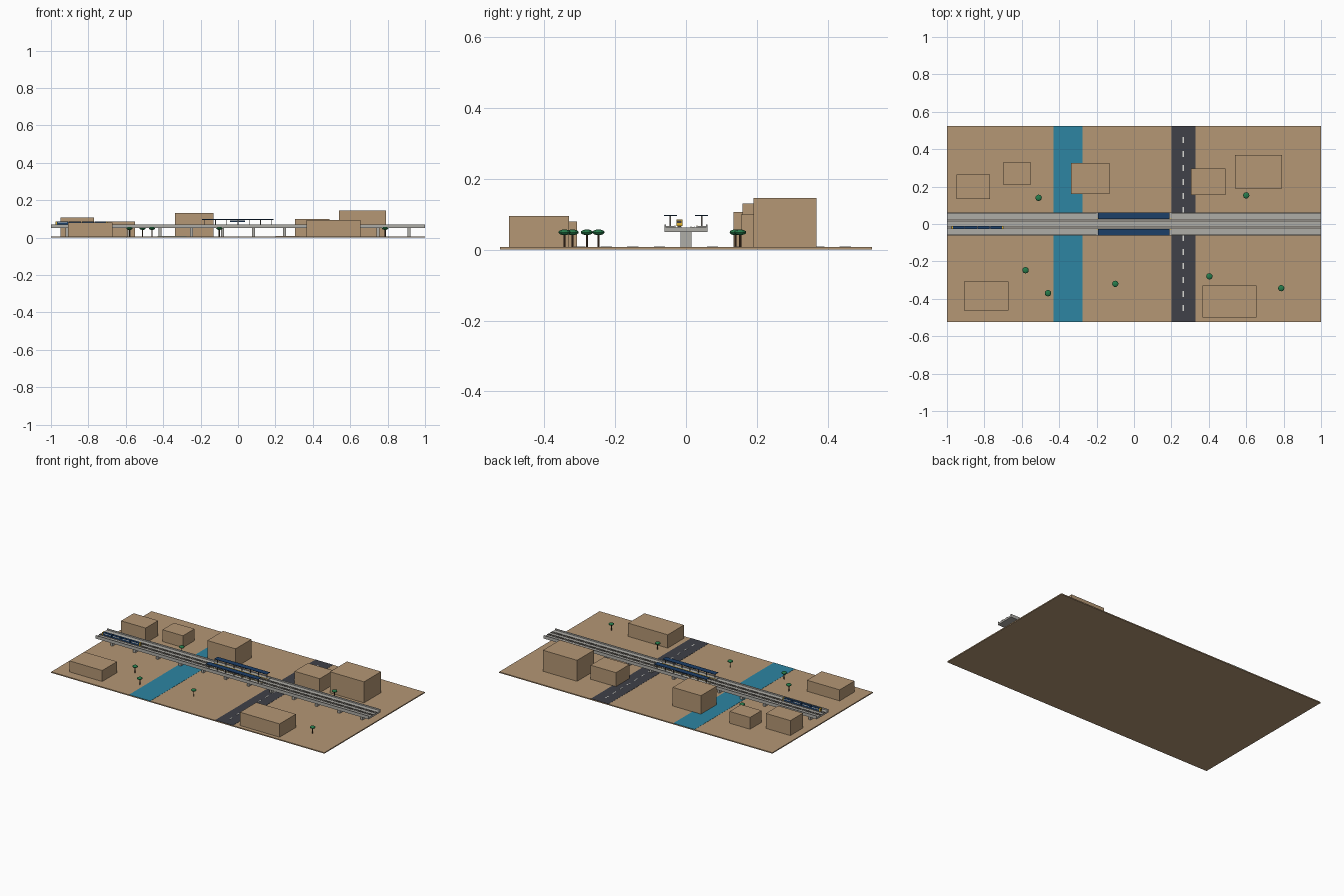
import bpy, bmesh
from mathutils import Matrix

if "Cube" in bpy.data.objects:
    bpy.data.objects.remove(bpy.data.objects["Cube"])


def material(name, rgb):
    m = bpy.data.materials.new(name)
    m.diffuse_color = (*rgb, 1)
    m.use_nodes = True
    m.node_tree.nodes["Principled BSDF"].inputs["Base Color"].default_value = m.diffuse_color
    return m


TAN = material("tan", (0.46, 0.31, 0.178))
WATER = material("water_blue", (0.026, 0.235, 0.36))
ASPHALT = material("asphalt", (0.05, 0.052, 0.065))
CONCRETE = material("concrete", (0.43, 0.42, 0.39))
BALLAST = material("ballast", (0.16, 0.145, 0.125))
WHITE = material("line_white", (0.7, 0.7, 0.66))
NAVY = material("navy", (0.012, 0.05, 0.14))
YELLOW = material("yellow", (0.75, 0.45, 0.03))
LEAF = material("leaf_green", (0.02, 0.2, 0.07))
TRUNK = material("trunk_brown", (0.08, 0.045, 0.025))


def finish(name, bm, mat):
    me = bpy.data.meshes.new(name)
    bm.to_mesh(me)
    bm.free()
    me.materials.append(mat)
    ob = bpy.data.objects.new(name, me)
    bpy.context.collection.objects.link(ob)
    return ob


def boxes(name, mat, items):
    """One object from boxes given as (x0, x1, y0, y1, z0, z1)."""
    bm = bmesh.new()
    for x0, x1, y0, y1, z0, z1 in items:
        m = (Matrix.Translation(((x0 + x1) / 2, (y0 + y1) / 2, (z0 + z1) / 2))
             @ Matrix.Diagonal((x1 - x0, y1 - y0, z1 - z0, 1)))
        bmesh.ops.create_cube(bm, size=1, matrix=m)
    return finish(name, bm, mat)


def both(items):
    """Repeat boxes mirrored across y = 0."""
    return items + [(a, b, -d, -c, e, f) for a, b, c, d, e, f in items]


G = 0.007  # ground level

# Ground, river, road and its dashes
boxes("ground", TAN, [(-1, 1, -0.525, 0.525, 0, G)])
boxes("river", WATER, [(-0.43, -0.275, -0.525, 0.525, G - 0.002, G + 0.001)])
boxes("road", ASPHALT, [(0.2, 0.33, -0.525, 0.525, G - 0.002, G + 0.001)])
boxes("road_dashes", WHITE,
      [(0.26, 0.266, y - 0.016, y + 0.016, G, G + 0.002)
       for y in [0.075 * i for i in range(-6, 7)]])

# Plain block buildings: x range, y range, height
for i, (x0, x1, y0, y1, h) in enumerate([
        (-0.95, -0.77, 0.134, 0.265, 0.106), (-0.70, -0.55, 0.21, 0.33, 0.085),
        (-0.337, -0.13, 0.16, 0.325, 0.13), (0.305, 0.49, 0.155, 0.297, 0.1),
        (0.54, 0.79, 0.19, 0.368, 0.146), (-0.91, -0.67, -0.463, -0.308, 0.08),
        (0.365, 0.655, -0.5, -0.33, 0.095)]):
    boxes(f"building_{i + 1}", TAN, [(x0, x1, y0, y1, G - 0.001, h)])

# Trees: thin trunks and flattened crowns
trunks, crowns = bmesh.new(), bmesh.new()
for x, y in [(-0.51, 0.14), (0.6, 0.153), (-0.58, -0.247), (-0.46, -0.37),
             (-0.1, -0.32), (0.403, -0.28), (0.787, -0.343)]:
    bmesh.ops.create_cone(trunks, segments=8, radius1=0.003, radius2=0.003,
                          depth=0.04, cap_ends=True,
                          matrix=Matrix.Translation((x, y, G + 0.019)))
    bmesh.ops.create_uvsphere(crowns, u_segments=12, v_segments=8, radius=1,
                              matrix=Matrix.Translation((x, y, 0.049))
                              @ Matrix.Diagonal((0.017, 0.017, 0.008, 1)))
finish("tree_trunks", trunks, TRUNK)
finish("tree_crowns", crowns, LEAF)

# Viaduct deck, parapets and piers
DECK = 0.062
boxes("viaduct_deck", CONCRETE, [(-1, 1, -0.061, 0.061, 0.05, DECK)])
boxes("parapets", CONCRETE, both([(-1, 1, 0.057, 0.061, DECK - 0.001, 0.071)]))
boxes("piers", CONCRETE,
      [(x - 0.008, x + 0.008, -0.016, 0.016, G - 0.001, 0.051)
       for x in [-0.915 + i * 0.1664 for i in range(12)]])

# Two tracks: ballast bed, sleepers and rails
boxes("track_beds", BALLAST, both([(-1, 1, 0.0105, 0.0275, DECK - 0.001, DECK + 0.001)]))
boxes("sleepers", CONCRETE,
      both([(x - 0.0024, x + 0.0024, 0.0115, 0.0265, DECK, DECK + 0.002)
            for x in [-0.995 + i * 0.0107 for i in range(187)]]))
boxes("rails", BALLAST,
      both([(-1, 1, y - 0.0011, y + 0.0011, DECK + 0.001, DECK + 0.0035)
            for y in (0.0145, 0.0235)]))

# Station: platforms, safety edges, canopies, posts and signs
boxes("platforms", CONCRETE, both([(-0.2, 0.2, 0.029, 0.058, DECK - 0.001, 0.067)]))
boxes("platform_edges", YELLOW, both([(-0.2, 0.2, 0.029, 0.032, 0.066, 0.068)]))
boxes("canopies", NAVY, both([(-0.193, 0.19, 0.026, 0.062, 0.095, 0.098)]))
boxes("canopy_posts", BALLAST,
      both([(x - 0.002, x + 0.002, 0.042, 0.046, 0.066, 0.096)
            for x in [-0.18 + i * 0.06 for i in range(7)]]))
boxes("station_signs", NAVY, both([(-0.042, 0.038, 0.0435, 0.0445, 0.083, 0.091)]))

# Train of four cars on the near track, yellow at both ends
Y, X0, X1 = -0.019, -0.972, -0.702
PITCH = (X1 - X0) / 4
boxes("train_cars", NAVY,
      [(X0 + i * PITCH + 0.002, X0 + (i + 1) * PITCH - 0.002,
        Y - 0.008, Y + 0.008, 0.068, 0.085) for i in range(4)])
boxes("train_couplings", ASPHALT,
      [(X0 + 0.01, X1 - 0.01, Y - 0.005, Y + 0.005, DECK + 0.002, 0.078)])
boxes("train_ends", YELLOW,
      [(x - 0.004, x + 0.004, Y - 0.0085, Y + 0.0085, 0.0675, 0.0855)
       for x in (X0, X1)])
boxes("train_windscreens", ASPHALT,
      [(x - 0.0005, x + 0.0005, Y - 0.006, Y + 0.006, 0.076, 0.083)
       for x in (X0 - 0.004, X1 + 0.004)])
boxes("train_windows", WHITE,
      [(X0 + i * PITCH + 0.01, X0 + (i + 1) * PITCH - 0.01,
        Y - 0.0085, Y + 0.0085, 0.0775, 0.0815) for i in range(4)])
